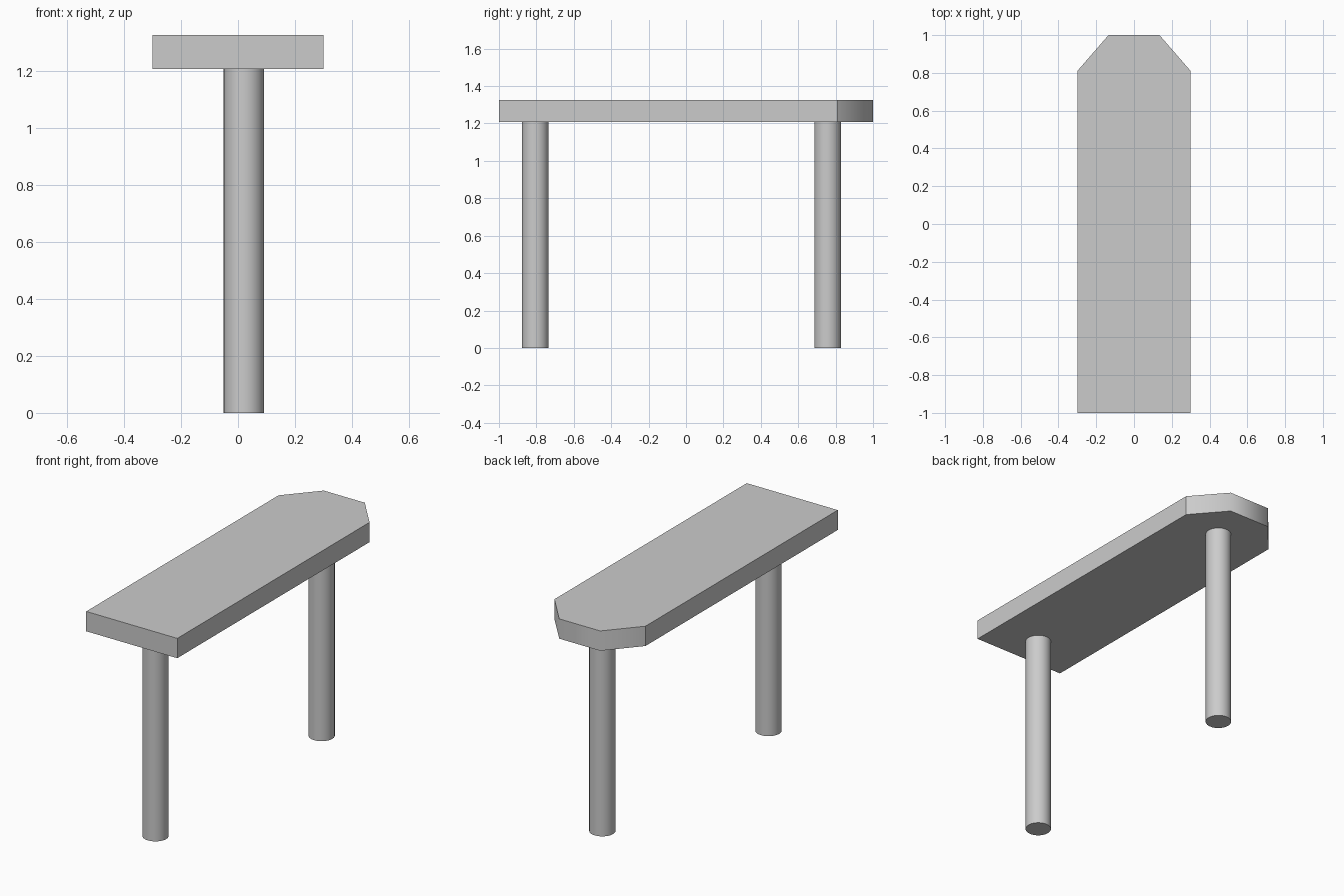
import bpy, bmesh, math

if "Cube" in bpy.data.objects:
    bpy.data.objects.remove(bpy.data.objects["Cube"])

BOTTOM, TOP = 1.207, 1.325

# Tabletop: flat outline with a faceted rounded end, extruded upwards
half = [(0.3, -1.0), (0.3, 0.81), (0.135, 1.0)]
outline = half + [(-x, y) for x, y in reversed(half)]
bm = bmesh.new()
base = bm.faces.new([bm.verts.new((x, y, BOTTOM)) for x, y in outline])
ext = bmesh.ops.extrude_face_region(bm, geom=[base], use_keep_orig=True)
for v in ext["geom"]:
    if isinstance(v, bmesh.types.BMVert):
        v.co.z = TOP
bmesh.ops.recalc_face_normals(bm, faces=bm.faces)
# The three end facets blend together; every other edge stays crisp
for f in bm.faces:
    f.smooth = abs(f.normal.z) < 0.1 and f.calc_center_median().y > 0.85
for e in bm.edges:
    e.smooth = all(f.smooth for f in e.link_faces)
mesh = bpy.data.meshes.new("tabletop")
bm.to_mesh(mesh)
bm.free()
bpy.context.collection.objects.link(bpy.data.objects.new("tabletop", mesh))


# Round legs, slightly off the centre line
def leg(name, y):
    bpy.ops.mesh.primitive_cylinder_add(
        vertices=32, radius=0.071, depth=BOTTOM, location=(0.021, y, BOTTOM / 2))
    bpy.context.object.name = name
    bpy.ops.object.shade_smooth_by_angle(angle=math.radians(30))


leg("front_leg", -0.806)
leg("back_leg", 0.757)
